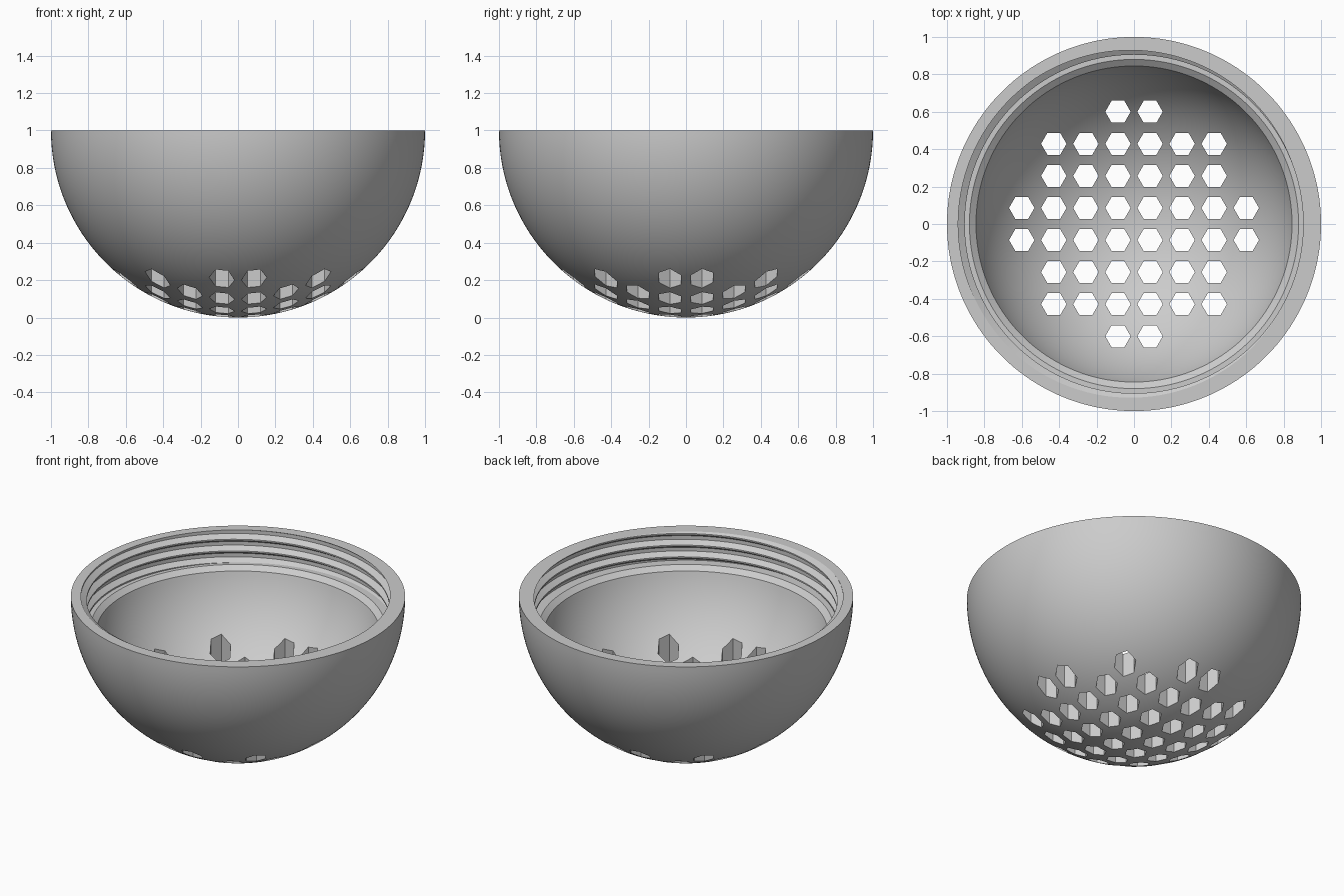
import bpy, bmesh
from math import sin, cos, pi, tau, acos, asin, sqrt

cube = bpy.data.objects.get("Cube")
if cube:
    bpy.data.objects.remove(cube, do_unlink=True)

SEGMENTS = 180
R_OUT, R_IN = 1.0, 0.875
BORE, ROOT = 0.905, 0.94          # thread crest and root radii
PITCH, MOUTH, FLOOR = 0.077, 0.034, 0.012
LEDGE_Z = 0.8


def thread_radius(z, a):
    """Bore radius with a helical trapezoid groove."""
    off = (z - 1 - PITCH * (a - pi) / tau + PITCH / 2) % PITCH - PITCH / 2
    t = (MOUTH - abs(off)) / (MOUTH - FLOOR)
    return BORE + (ROOT - BORE) * min(1, max(0, t))


def section(a):
    """Closed radial section (r, z) from outer pole to inner pole."""
    pts = [(R_OUT * sin(i / 48 * pi / 2), 1 - R_OUT * cos(i / 48 * pi / 2))
           for i in range(49)]
    # threaded wall, rows follow the helix and are clipped at rim and ledge
    for turn in range(2, -6, -1):
        for off in (MOUTH, FLOOR, -FLOOR, -MOUTH):
            z = 1 + PITCH * (turn + (a - pi) / tau) + off
            z = min(1, max(LEDGE_Z, z))
            pts.append((thread_radius(z, a), z))
    # ledge and chamfer
    pts.append((0.88, LEDGE_Z))
    edge = 0.845
    start = asin(edge / R_IN)
    pts += [(R_IN * sin(start * i / 40), 1 - R_IN * cos(start * i / 40))
            for i in range(40, -1, -1)]
    return pts


def mesh_object(name, bm):
    bmesh.ops.recalc_face_normals(bm, faces=bm.faces[:])
    me = bpy.data.meshes.new(name)
    bm.to_mesh(me)
    bm.free()
    ob = bpy.data.objects.new(name, me)
    bpy.context.collection.objects.link(ob)
    return ob


# Bowl shell with threaded mouth
bm = bmesh.new()
columns = []
for s in range(SEGMENTS + 1):
    a = tau * s / SEGMENTS
    columns.append([bm.verts.new((r * cos(a), r * sin(a), z)) for r, z in section(a)])
for c0, c1 in zip(columns, columns[1:]):
    for k in range(len(c0) - 1):
        bm.faces.new((c0[k], c1[k], c1[k + 1], c0[k + 1]))
bmesh.ops.remove_doubles(bm, verts=bm.verts[:], dist=1e-5)
bowl = mesh_object("strainer_bowl", bm)

# Hexagonal drain holes on a square grid, cut straight down
STEP, HEX = 0.1715, 0.068
bm = bmesh.new()
grid = [i - 3.5 for i in range(8)]
for i in grid:
    for j in grid:
        if i * i + j * j > 13:
            continue
        ring = [bm.verts.new((i * STEP + HEX * cos(k * pi / 3),
                              j * STEP + HEX * sin(k * pi / 3), -0.1)) for k in range(6)]
        base = bm.faces.new(ring)
        top = bmesh.ops.extrude_face_region(bm, geom=[base])["geom"]
        bmesh.ops.translate(bm, vec=(0, 0, 0.8),
                            verts=[v for v in top if isinstance(v, bmesh.types.BMVert)])
cutter = mesh_object("hole_cutter", bm)
cutter.hide_render = True

mod = bowl.modifiers.new("drain_holes", "BOOLEAN")
mod.operation = "DIFFERENCE"
mod.solver = "EXACT"
mod.object = cutter
bpy.ops.object.select_all(action="DESELECT")
bpy.context.view_layer.objects.active = bowl
bowl.select_set(True)
bpy.ops.object.modifier_apply(modifier=mod.name)
bpy.data.objects.remove(cutter, do_unlink=True)
bpy.ops.object.shade_smooth_by_angle(angle=pi / 7)

# Single grey material
mat = bpy.data.materials.new("light_grey")
mat.use_nodes = True
colour = (0.6, 0.6, 0.6, 1)
mat.diffuse_color = colour
mat.node_tree.nodes["Principled BSDF"].inputs["Base Color"].default_value = colour
bowl.data.materials.clear()
bowl.data.materials.append(mat)
